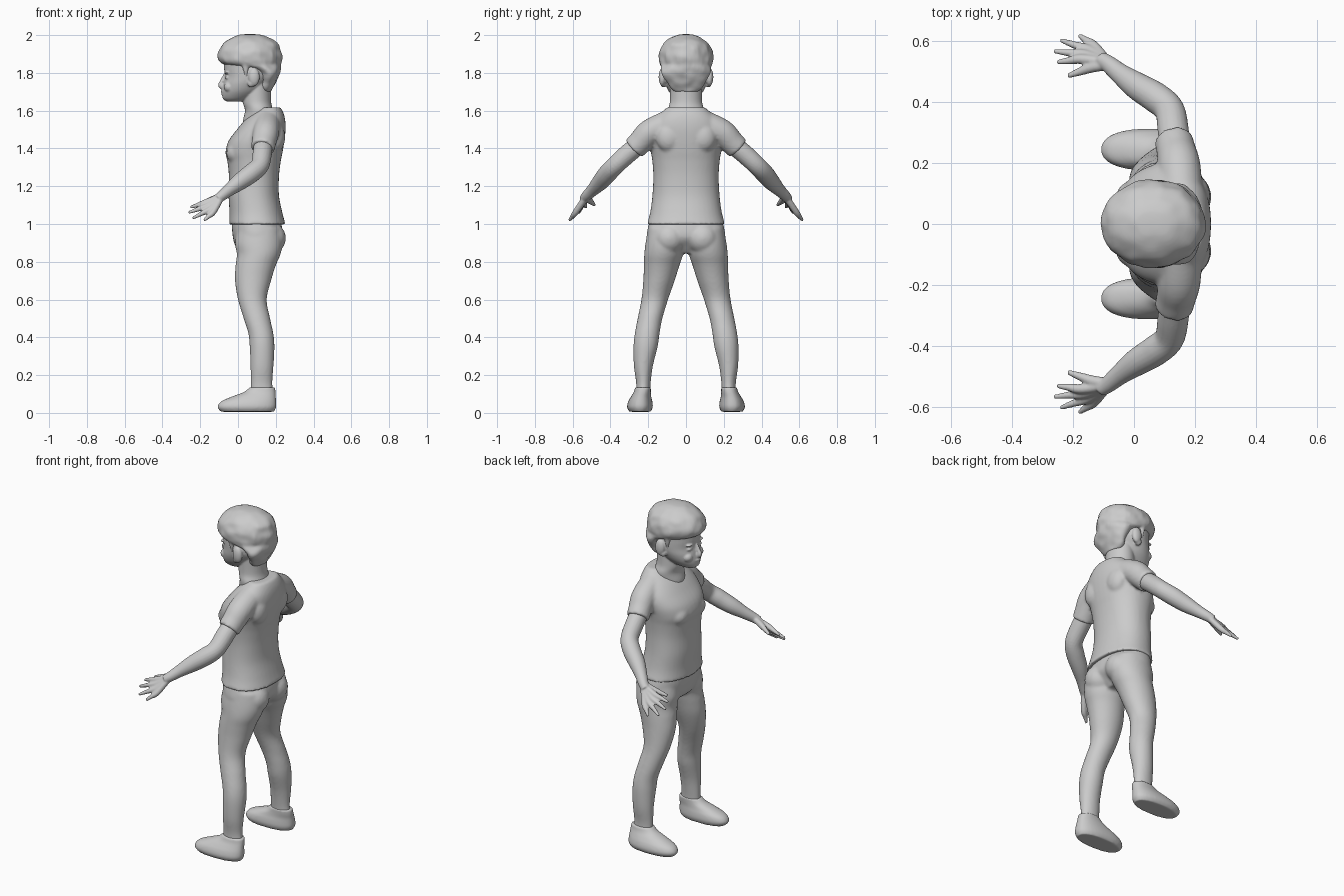
import bpy
import bmesh
import math
from mathutils import Vector, Matrix, noise

cube = bpy.data.objects.get("Cube")
if cube:
    bpy.data.objects.remove(cube, do_unlink=True)

grey = bpy.data.materials.new("plain grey")
grey.use_nodes = True
GREY = (0.6, 0.6, 0.6, 1)
grey.diffuse_color = GREY
grey.node_tree.nodes["Principled BSDF"].inputs["Base Color"].default_value = GREY

SIDES = (1, -1)
SEGMENTS = 40


def spline(keys, steps=6):
    """Smooth curve through tuples of any length."""
    pts = [keys[0]] + list(keys) + [keys[-1]]
    out = []
    for a, b, c, d in zip(pts, pts[1:], pts[2:], pts[3:]):
        for i in range(steps):
            t = i / steps
            out.append([q + t * ((r - p) / 2 + t * (p - 2.5 * q + 2 * r - s / 2
                        + t * (1.5 * (q - r) + (s - p) / 2)))
                        for p, q, r, s in zip(a, b, c, d)])
    return out + [list(keys[-1])]


def skin_rings(bm, rings):
    rows = [[bm.verts.new(p) for p in ring] for ring in rings]
    n = len(rows[0])
    for low, high in zip(rows, rows[1:]):
        for i in range(n):
            j = (i + 1) % n
            bm.faces.new((low[i], low[j], high[j], high[i]))
    bm.faces.new(rows[0])
    bm.faces.new(rows[-1])


def loft(bm, sections, side=1, power=2.0, rough=0.0):
    """Stack of level ovals: height, back and front x, inner and outer y."""
    rings = []
    for z, x0, x1, y0, y1 in spline(sections):
        ring = []
        for i in range(SEGMENTS):
            a = 2 * math.pi * i / SEGMENTS
            c, s = math.cos(a), math.sin(a)
            c = math.copysign(abs(c) ** (2 / power), c)
            s = math.copysign(abs(s) ** (2 / power), s)
            p = Vector(((x0 + x1) / 2 + c * (x1 - x0) / 2,
                        side * ((y0 + y1) / 2 + s * (y1 - y0) / 2), z))
            if rough:
                k = rough * noise.noise(p * 22)
                p += Vector((c, s, 0)) * k
            ring.append(p)
        rings.append(ring)
    skin_rings(bm, rings)


def even(rows):
    """Sections that are the same on both sides of the middle."""
    return [(z, x0, x1, -w, w) for z, x0, x1, w in rows]


def tube(bm, path, side=1):
    """Round limb along x, y, z, radius points."""
    pts = spline(path)
    centres = [Vector((x, y * side, z)) for x, y, z, r in pts]
    rings = []
    for i, c in enumerate(centres):
        along = centres[min(i + 1, len(pts) - 1)] - centres[max(i - 1, 0)]
        u = along.cross(Vector((0, 0, 1))).normalized()
        v = along.cross(u).normalized()
        ring = []
        for k in range(20):
            a = math.pi * k / 10
            ring.append(c + (u * math.cos(a) + v * math.sin(a)) * pts[i][3])
        rings.append(ring)
    skin_rings(bm, rings)


def ball(bm, centre, radii, side=1):
    x, y, z = centre
    m = Matrix.Translation((x, y * side, z)) @ Matrix.Diagonal((*radii, 1))
    bmesh.ops.create_uvsphere(bm, u_segments=20, v_segments=12, radius=1, matrix=m)


def finish(name, bm, voxel, smooth):
    """Blend the overlapping shapes into one smooth skin."""
    bmesh.ops.recalc_face_normals(bm, faces=bm.faces)
    mesh = bpy.data.meshes.new(name)
    bm.to_mesh(mesh)
    bm.free()
    mesh.materials.append(grey)
    mesh.shade_smooth()
    obj = bpy.data.objects.new(name, mesh)
    bpy.context.collection.objects.link(obj)
    blend = obj.modifiers.new("blend", "REMESH")
    blend.mode = "VOXEL"
    blend.voxel_size = voxel
    blend.use_smooth_shade = True
    soften = obj.modifiers.new("soften", "SMOOTH")
    soften.factor = 0.5
    soften.iterations = smooth


# Head, neck, ears and facial features
bm = bmesh.new()
loft(bm, even([(1.648, -.06, .02, .03), (1.665, -.08, .08, .058), (1.70, -.084, .13, .09),
               (1.74, -.078, .16, .11), (1.78, -.07, .19, .12), (1.83, -.074, .2, .122),
               (1.9, -.07, .19, .12), (1.96, -.02, .15, .07)]))
loft(bm, even([(1.48, .04, .2, .08), (1.54, .026, .2, .085), (1.6, .037, .186, .095),
               (1.65, .025, .175, .085), (1.74, .03, .175, .085)]))
tube(bm, [(-.07, 0, 1.79, .008), (-.085, 0, 1.755, .011), (-.092, 0, 1.735, .014),
          (-.08, 0, 1.722, .012)])
ball(bm, (-.079, 0, 1.702), (.013, .024, .007))
ball(bm, (-.077, 0, 1.689), (.013, .02, .007))
for s in SIDES:
    ball(bm, (-.056, .045, 1.775), (.013, .02, .009), s)
    ball(bm, (-.058, .047, 1.80), (.014, .028, .007), s)
    ball(bm, (-.045, .05, 1.725), (.03, .03, .028), s)
    ball(bm, (.085, .125, 1.778), (.03, .02, .048), s)
    ball(bm, (.07, .118, 1.745), (.02, .018, .022), s)
finish("head_and_neck", bm, .005, 3)

# Hair: low at the nape, high over the brow
bm = bmesh.new()
loft(bm, even([(1.70, .12, .175, .06), (1.73, .115, .19, .09), (1.77, .11, .21, .115),
               (1.805, .09, .222, .13), (1.828, .02, .228, .135), (1.845, -.075, .23, .14),
               (1.87, -.104, .232, .145), (1.91, -.104, .228, .142),
               (1.95, -.082, .213, .122), (1.98, -.045, .18, .09),
               (2.0, 0, .13, .05), (2.005, .04, .09, .015)]), rough=.008)
for s in SIDES:
    tube(bm, [(.04, .115, 1.85, .02), (.042, .114, 1.81, .014), (.045, .113, 1.775, .006)], s)
finish("hair", bm, .007, 3)

# Shirt with short sleeves
bm = bmesh.new()
loft(bm, even([(.998, -.047, .252, .207), (1.06, -.045, .235, .19), (1.15, -.05, .217, .178),
               (1.25, -.048, .217, .173), (1.33, -.056, .226, .178),
               (1.38, -.066, .236, .186), (1.44, -.05, .246, .197), (1.5, -.006, .252, .197),
               (1.55, .036, .25, .17), (1.59, .08, .24, .13), (1.618, .115, .225, .10)]),
     power=2.2)
for s in SIDES:
    tube(bm, [(.155, .1, 1.53, .07), (.148, .19, 1.485, .07), (.138, .24, 1.435, .065),
              (.13, .275, 1.4, .063)], s)
    ball(bm, (-.012, .075, 1.375), (.05, .065, .055), s)
    ball(bm, (.2, .09, 1.46), (.05, .07, .08), s)
finish("shirt", bm, .009, 4)

# Trousers: hips, seat and both legs
bm = bmesh.new()
loft(bm, even([(1.05, -.02, .21, .18), (1.0, -.032, .23, .197), (.93, -.027, .235, .207),
               (.88, -.012, .2, .17), (.845, .03, .17, .08)]), power=2.2)
leg = [(.98, 0, .22, .03, .2), (.9, -.016, .235, .008, .214), (.84, -.006, .225, .015, .221),
       (.78, -.013, .2, .035, .223), (.7, -.016, .175, .06, .226),
       (.6, 0, .152, .095, .236), (.5, .03, .17, .125, .256), (.42, .055, .187, .14, .271),
       (.35, .062, .193, .15, .278), (.25, .066, .188, .175, .276),
       (.16, .067, .182, .187, .264), (.1, .067, .188, .19, .264)]
for s in SIDES:
    loft(bm, leg, s)
    ball(bm, (.17, .088, .925), (.084, .085, .085), s)
finish("trousers", bm, .009, 4)

# Shoes
for s, label in zip(SIDES, ("right", "left")):
    bm = bmesh.new()
    loft(bm, [(.006, -.09, .19, .186, .3), (.03, -.108, .202, .176, .312),
              (.06, -.09, .202, .178, .306), (.085, -.035, .2, .184, .292),
              (.11, .03, .199, .186, .277), (.135, .062, .196, .186, .27)], s, power=2.3)
    finish(label + "_shoe", bm, .007, 3)

# Arms, palms fanned from the wrist, fingers and thumbs
first_knuckle, last_knuckle = Vector((-.17, .54, 1.115)), Vector((-.13, .582, 1.065))
finger_tips = [(-.252, .53, 1.088), (-.262, .566, 1.06), (-.24, .602, 1.03), (-.18, .618, 1.018)]
for s, label in zip(SIDES, ("right", "left")):
    bm = bmesh.new()
    tube(bm, [(.135, .23, 1.435, .05), (.128, .31, 1.37, .051), (.115, .375, 1.31, .049),
              (.07, .415, 1.268, .05), (.01, .452, 1.224, .045), (-.045, .492, 1.182, .034),
              (-.085, .525, 1.15, .028), (-.11, .54, 1.132, .025)], s)
    for i, tip in enumerate(finger_tips):
        knuckle = first_knuckle.lerp(last_knuckle, i / 3)
        middle = knuckle.lerp(Vector(tip), .55)
        tube(bm, [(-.085, .527, 1.148, .017), (*knuckle, .0165), (*middle, .012), (*tip, .007)], s)
    tube(bm, [(-.085, .522, 1.15, .018), (-.135, .514, 1.13, .018), (-.18, .498, 1.113, .013),
              (-.216, .485, 1.1, .008)], s)
    finish(label + "_arm", bm, .005, 3)
